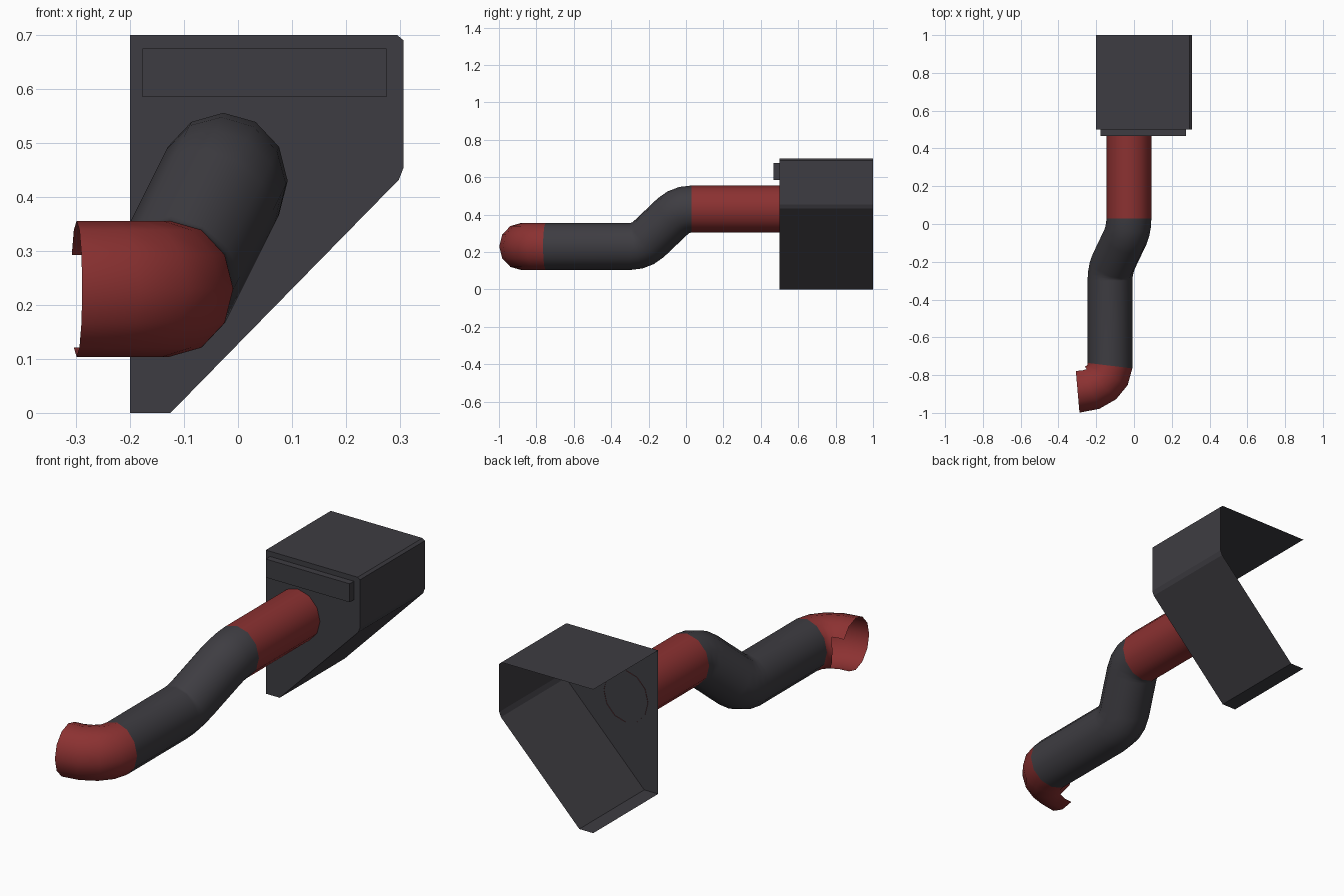
import bpy, bmesh, math
from mathutils import Vector

if "Cube" in bpy.data.objects:
    bpy.data.objects.remove(bpy.data.objects["Cube"])


def material(name, rgb):
    m = bpy.data.materials.new(name)
    m.diffuse_color = (*rgb, 1)
    m.use_nodes = True
    m.node_tree.nodes["Principled BSDF"].inputs["Base Color"].default_value = m.diffuse_color
    return m


GREY = material("dark_grey", (0.048, 0.046, 0.054))
RED = material("dull_red", (0.26, 0.031, 0.031))


def finish(bm, name, mat, smooth=False):
    me = bpy.data.meshes.new(name)
    for f in bm.faces:
        f.smooth = smooth
    bm.to_mesh(me)
    bm.free()
    me.materials.append(mat)
    ob = bpy.data.objects.new(name, me)
    bpy.context.collection.objects.link(ob)
    return ob


# Housing: thin shell, open at the back and on the left
PROFILE = [(-0.2, 0), (-0.125, 0), (0.298, 0.432), (0.307, 0.455),
           (0.307, 0.69), (0.295, 0.7), (-0.2, 0.7)]
bm = bmesh.new()
front = [bm.verts.new((x, 0.5, z)) for x, z in PROFILE]
back = [bm.verts.new((x, 1.0, z)) for x, z in PROFILE]
for i in range(len(PROFILE) - 1):
    bm.faces.new((front[i], back[i], back[i + 1], front[i + 1]))
finish_front = [tuple(v.co) for v in front]
finish(bm, "housing_walls", GREY)

# Front panel with a hollow raised bar pushed out of it
bm = bmesh.new()
bm.faces.new([bm.verts.new(c) for c in finish_front])
X0, X1, Z0, Z1 = -0.177, 0.275, 0.585, 0.675
for co, no in (((0, 0, Z0), (0, 0, 1)), ((0, 0, Z1), (0, 0, 1)),
               ((X0, 0, 0), (1, 0, 0)), ((X1, 0, 0), (1, 0, 0))):
    bmesh.ops.bisect_plane(bm, geom=bm.verts[:] + bm.edges[:] + bm.faces[:],
                           plane_co=co, plane_no=no)
bar = []
for f in bm.faces:
    c = f.calc_center_median()
    if X0 < c.x < X1 and Z0 < c.z < Z1:
        bar.append(f)
res = bmesh.ops.extrude_face_region(bm, geom=bar)
bmesh.ops.translate(bm, vec=(0, -0.033, 0),
                    verts=[g for g in res["geom"] if isinstance(g, bmesh.types.BMVert)])
bmesh.ops.recalc_face_normals(bm, faces=bm.faces[:])
if sum(f.normal.y for f in bm.faces) > 0:
    bmesh.ops.reverse_faces(bm, faces=bm.faces[:])
finish(bm, "front_panel", GREY)

# Pipe: twelve-sided rings swept along stations of (centre, direction)
SIDES = 12


def pipe(name, stations, mat, skip=lambda seg, side: False):
    bm = bmesh.new()
    rings = []
    for centre, tangent in stations:
        q = Vector((0, -1, 0)).rotation_difference(Vector(tangent))
        ring = []
        for k in range(SIDES):
            a = 2 * math.pi * k / SIDES
            p = Vector((0.119 * math.cos(a), 0, 0.126 * math.sin(a)))
            ring.append(bm.verts.new(Vector(centre) + q @ p))
        rings.append(ring)
    for s in range(len(rings) - 1):
        for k in range(SIDES):
            if not skip(s, k):
                n = (k + 1) % SIDES
                bm.faces.new((rings[s][k], rings[s][n], rings[s + 1][n], rings[s + 1][k]))
    finish(bm, name, mat, True)


UP, LOW = (-0.027, 0.43), (-0.127, 0.23)      # x, z of the two pipe levels
DOWN = (0, -1, 0)


def bend(y0, z0, sign, degrees):
    # one half of the S bend; x follows z
    a = math.radians(degrees)
    y = y0 - sign * 0.15 * math.sin(a)
    z = z0 - sign * 0.15 * (1 - math.cos(a))
    x = LOW[0] + (z - LOW[1]) * 0.5
    return (x, y, z), (-0.5 * math.sin(a), -math.cos(a), -math.sin(a))


def elbow(degrees):
    a = math.radians(degrees)
    t = math.radians(7 + degrees * 78 / 90)
    return ((LOW[0] - 0.172 * (1 - math.cos(a)), -0.75 - 0.13 * math.sin(a), LOW[1]),
            (-math.sin(t), -math.cos(t), 0))


start = ((UP[0], 0.03, UP[1]), DOWN)
pipe("upper_pipe", [((UP[0], 0.502, UP[1]), DOWN), start], RED)
pipe("middle_pipe",
     [start] + [bend(0.03, UP[1], 1, d) for d in (14, 28, 42)]
     + [bend(-0.30, LOW[1], -1, d) for d in (42, 28, 14, 0)] + [elbow(0)], GREY)
# Elbow has a gap on the inside of its open end
pipe("elbow_outlet", [elbow(d) for d in (0, 22.5, 45, 67.5, 90)], RED,
     lambda seg, side: seg >= 2 and side in (5, 6, 7))
